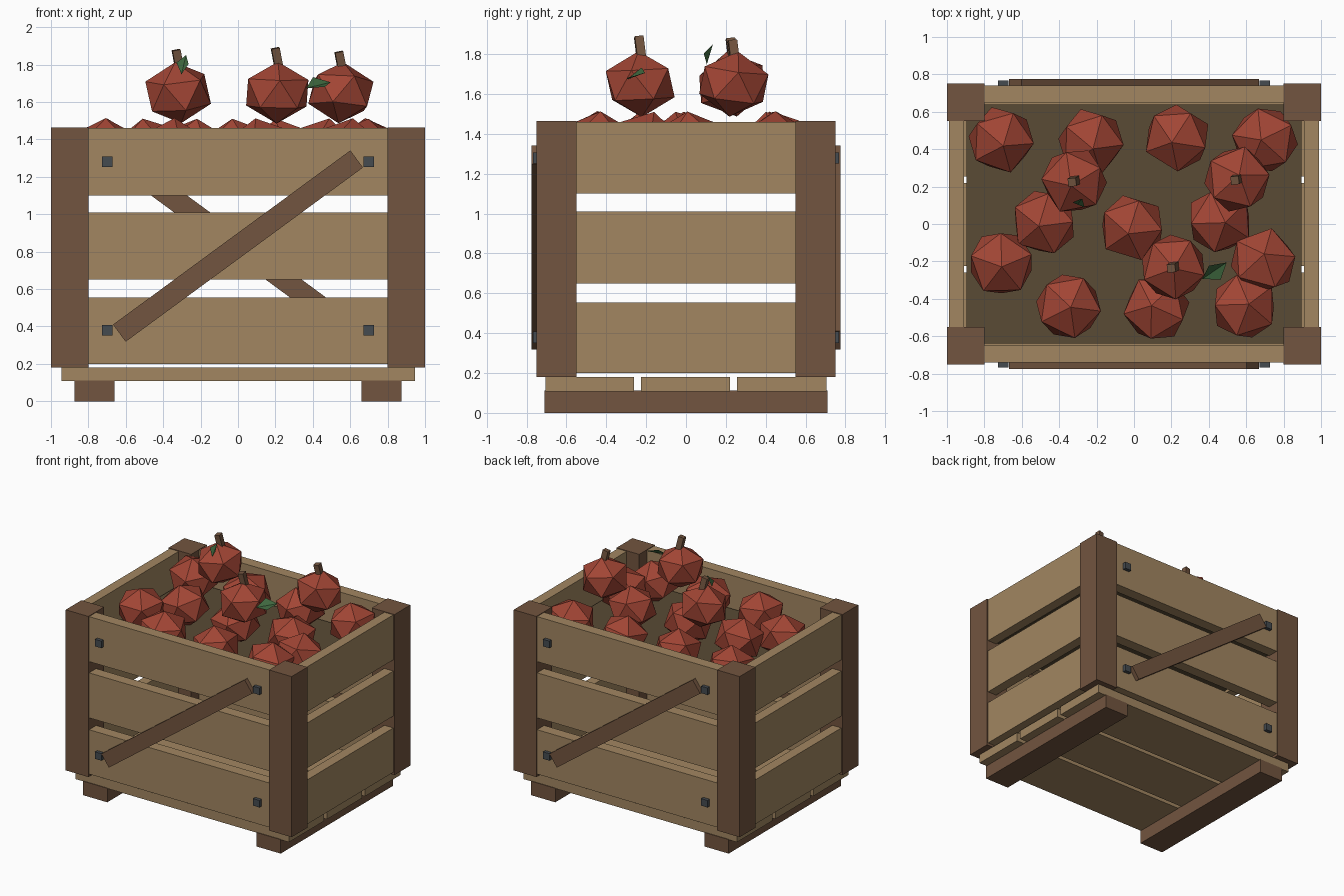
import bpy, bmesh, math, random
from mathutils import Matrix, Euler

if "Cube" in bpy.data.objects:
    bpy.data.objects.remove(bpy.data.objects["Cube"])

random.seed(4)


def material(name, rgb):
    m = bpy.data.materials.new(name)
    m.diffuse_color = (*rgb, 1)
    m.use_nodes = True
    m.node_tree.nodes["Principled BSDF"].inputs["Base Color"].default_value = m.diffuse_color
    return m


TAN = material("pale_wood", (0.36, 0.24, 0.12))
DARK = material("dark_wood", (0.17, 0.09, 0.05))
BED = material("shadow_bed", (0.10, 0.07, 0.035))
IRON = material("iron", (0.06, 0.07, 0.08))
RED = material("fruit_skin", (0.36, 0.06, 0.035))
GREEN = material("leaf", (0.05, 0.14, 0.05))


def finish(name, bm, mat):
    me = bpy.data.meshes.new(name)
    bm.to_mesh(me)
    bm.free()
    me.materials.append(mat)
    ob = bpy.data.objects.new(name, me)
    bpy.context.collection.objects.link(ob)
    return ob


def box(name, x, y, z, mat, rot=(0, 0, 0)):
    """Box from (min, max) ranges on each axis, rotated about its centre."""
    bm = bmesh.new()
    bmesh.ops.create_cube(bm, size=1)
    bm.transform(Matrix.Diagonal((x[1] - x[0], y[1] - y[0], z[1] - z[0], 1)))
    ob = finish(name, bm, mat)
    ob.location = [(r[0] + r[1]) / 2 for r in (x, y, z)]
    ob.rotation_euler = rot
    return ob


def span(a, b, s):
    return (a, b) if s > 0 else (-b, -a)


# Corner posts and skids
for sx in (-1, 1):
    for sy in (-1, 1):
        box("corner_post", span(0.8, 1.0, sx), span(0.55, 0.75, sy), (0.18, 1.465), DARK)
    box("skid", span(0.66, 0.875, sx), (-0.71, 0.71), (0, 0.112), DARK)

# Floor boards
for y in ((-0.705, -0.26), (-0.225, 0.22), (0.255, 0.705)):
    box("floor_board", (-0.945, 0.945), y, (0.108, 0.18), TAN)

# Wall slats on all four sides
for z in ((0.2, 0.555), (0.65, 1.01), (1.1, 1.46)):
    for s in (-1, 1):
        box("long_slat", (-0.8, 0.8), span(0.65, 0.74, s), z, TAN)
        box("end_slat", span(0.91, 0.99, s), (-0.55, 0.55), z, TAN)

# Diagonal braces and bolts, front and back
tilt = math.atan2(0.93, 1.267)
for s in (-1, 1):
    box("diagonal_brace", (-0.787, 0.787), span(0.735, 0.775, s), (0.773, 0.887),
        DARK, (0, s * tilt, 0))
    for x in (-0.7, 0.7):
        for z in (0.38, 1.28):
            box("bolt", (x - 0.028, x + 0.028), span(0.73, 0.768, s),
                (z - 0.028, z + 0.028), IRON)

# Bed under the fruit
box("fruit_bed", (-0.895, 0.895), (-0.638, 0.638), (1.11, 1.2), BED)


# Low-poly fruit
def fruit(x, y, z, r=0.19):
    bm = bmesh.new()
    bmesh.ops.create_icosphere(bm, subdivisions=1, radius=r)
    tip = [random.uniform(-0.22, 0.22) for _ in range(2)]
    bm.transform(Euler((*tip, random.uniform(0, 6.28))).to_matrix().to_4x4()
                 @ Matrix.Diagonal((1, 1, 0.87, 1)))
    finish("fruit", bm, RED).location = (x, y, z)


for x, y in ((-0.71, 0.45), (-0.23, 0.44), (0.23, 0.46), (0.70, 0.45),
             (-0.48, 0.01), (-0.01, -0.02), (0.46, 0.02),
             (-0.71, -0.21), (0.69, -0.20),
             (-0.35, -0.44), (0.12, -0.45), (0.59, -0.44)):
    fruit(x, y, 1.35)

# Top fruit with stems
for x, y, top in ((-0.32, 0.23, 1.88), (0.55, 0.24, 1.87), (0.21, -0.23, 1.89)):
    fruit(x, y, 1.65)
    box("stem", (x - 0.022, x + 0.022), (y - 0.022, y + 0.022), (top - 0.12, top),
        DARK, (0.1, -0.2, 0.1))


# Leaves: thin folded diamonds
def leaf(loc, rot, length, width):
    bm = bmesh.new()
    a, l, b, r = [bm.verts.new(p) for p in (
        (-length / 2, 0, 0), (0, width / 2, 0.02), (length / 2, 0, 0), (0, -width / 2, 0.02))]
    bm.faces.new((a, b, l))
    bm.faces.new((a, r, b))
    ob = finish("leaf", bm, GREEN)
    ob.location, ob.rotation_euler = loc, rot


leaf((-0.29, 0.12, 1.80), (0.3, -1.2, 0.9), 0.11, 0.07)
leaf((0.43, -0.25, 1.69), (0.5, -0.2, 0.6), 0.16, 0.11)
